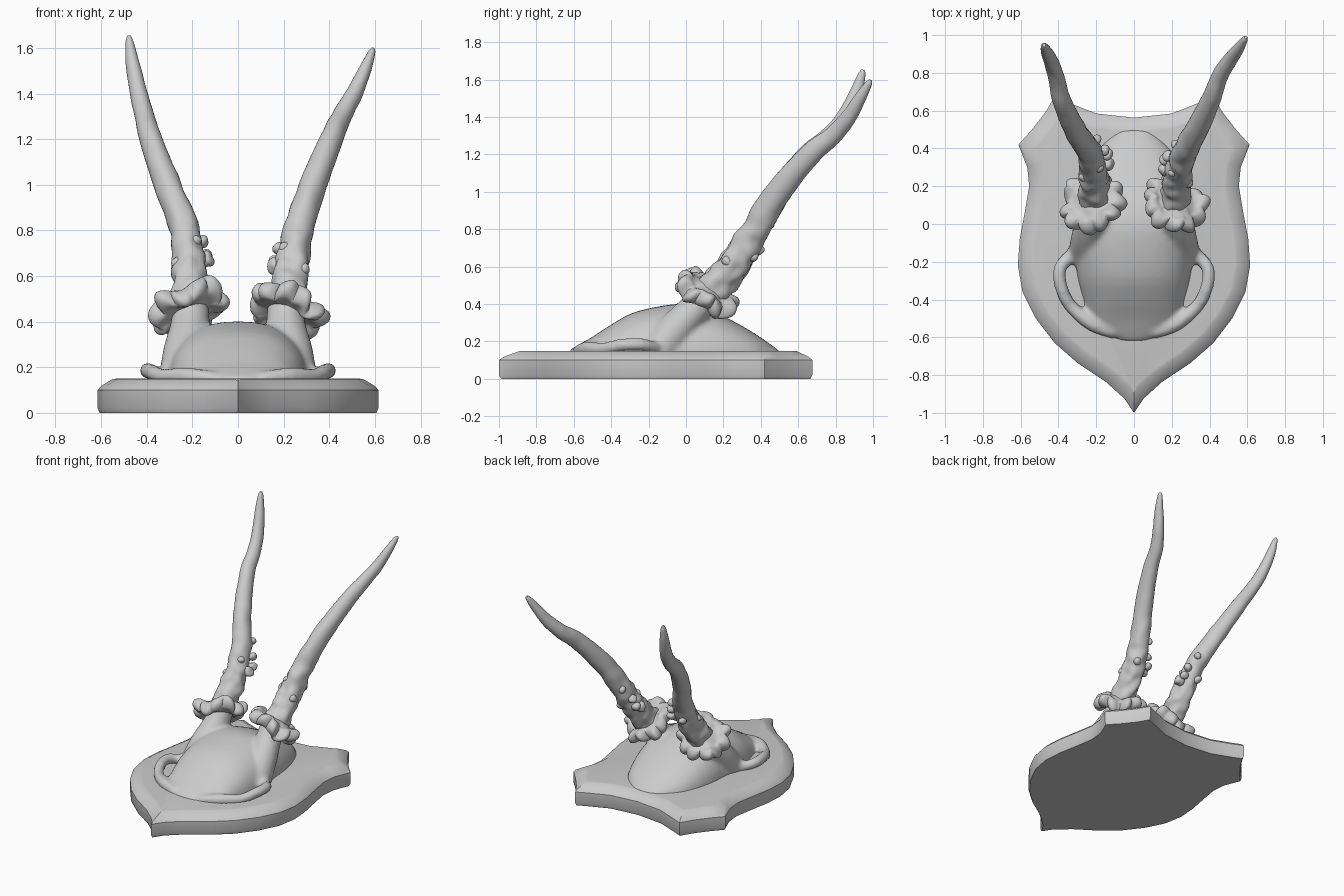
import bpy, bmesh, math
from mathutils import Vector, noise

if "Cube" in bpy.data.objects:
    bpy.data.objects.remove(bpy.data.objects["Cube"])


def finish(name, bm, angle=40):
    bmesh.ops.recalc_face_normals(bm, faces=bm.faces)
    me = bpy.data.meshes.new(name)
    bm.to_mesh(me)
    bm.free()
    ob = bpy.data.objects.new(name, me)
    bpy.context.collection.objects.link(ob)
    bpy.ops.object.select_all(action='DESELECT')
    ob.select_set(True)
    bpy.context.view_layer.objects.active = ob
    bpy.ops.object.shade_smooth_by_angle(angle=math.radians(angle))
    return ob


def spline(pts, steps):
    """Catmull-Rom resampling of tuples of any length."""
    out = []
    P = [Vector(p) for p in pts]
    for i in range(len(P) - 1):
        a, b, c, d = P[max(i - 1, 0)], P[i], P[i + 1], P[min(i + 2, len(P) - 1)]
        for s in range(steps):
            t = s / steps
            out.append(0.5 * (2 * b + (c - a) * t + (2 * a - 5 * b + 4 * c - d) * t * t
                              + (3 * b - a - 3 * c + d) * t ** 3))
    return out + [P[-1]]


def loft(bm, rings):
    vs = [[bm.verts.new(p) for p in r] for r in rings]
    n = len(vs[0])
    for a, b in zip(vs, vs[1:]):
        for i in range(n):
            bm.faces.new((a[i], a[(i + 1) % n], b[(i + 1) % n], b[i]))
    bm.faces.new(vs[0])
    bm.faces.new(vs[-1])


def tube(bm, pts, ref, n=20, steps=6, rough=None, oval=1.0):
    """Swept tube through (x, y, z, radius) points."""
    path = spline(pts, steps)
    pos = [p.to_3d() if len(p) == 3 else Vector(p[:3]) for p in path]
    rings = []
    for i, c in enumerate(pos):
        t = (pos[min(i + 1, len(pos) - 1)] - pos[max(i - 1, 0)]).normalized()
        u = (ref - t * ref.dot(t)).normalized()
        v = t.cross(u)
        ring = []
        for k in range(n):
            a = math.tau * k / n
            d = u * math.cos(a) / oval + v * math.sin(a) * oval
            r = path[i][3]
            if rough:
                r *= 1 + rough(i / len(pos)) * noise.noise((c + d * r) * 15)
            ring.append(c + d * r)
        rings.append(ring)
    loft(bm, rings)


X, Z = Vector((1, 0, 0)), Vector((0, 0, 1))

# Shield plaque: outline, chamfered top edge
half = [(0, -1), (.05, -.925), (.15, -.835), (.3, -.735), (.42, -.63), (.52, -.5), (.59, -.36),
        (.615, -.22), (.605, -.08), (.575, .08), (.555, .2), (.565, .3), (.612, .42), (.54, .5),
        (.47, .59), (.42, .675), (.34, .64), (.2, .585), (0, .563)]
outline = [Vector(p) for p in half + [(-x, y) for x, y in half[-2:0:-1]]]


def inset(d):
    res, n = [], len(outline)
    for i, p in enumerate(outline):
        e1 = (p - outline[i - 1]).normalized()
        e2 = (outline[(i + 1) % n] - p).normalized()
        n1, n2 = Vector((-e1.y, e1.x)), Vector((-e2.y, e2.x))
        m = (n1 + n2).normalized()
        res.append(p + m * d / max(m.dot(n1), .6))
    return res


bm = bmesh.new()
loft(bm, [[(p.x, p.y, z) for p in inset(d)]
          for d, z in ((.008, .0), (0, .02), (0, .10), (.015, .118), (.065, .148), (.08, .15))])
finish("plaque", bm, 35)

# Skull cap: lofted mound, pedicles and eye-socket rims fused together
bm = bmesh.new()
sections = spline([(-.62, .09, .155), (-.58, .17, .18), (-.5, .24, .225), (-.4, .27, .29),
                   (-.28, .30, .355), (-.12, .32, .392), (0, .31, .40), (.12, .30, .37),
                   (.25, .27, .31), (.38, .21, .235), (.5, .09, .15)], 3)
rings = []
for y, w, h in sections:
    ring = []
    for k in range(21):
        a = math.pi * k / 20
        c, s = math.cos(a), math.sin(a)
        ring.append((w * math.copysign(abs(c) ** .85, c), y, .11 + (h - .11) * abs(s) ** .85))
    rings.append(ring)
loft(bm, rings)
for s in (1, -1):
    tube(bm, [(s * .25, -.17, .12, .10), (s * .235, -.06, .26, .095),
              (s * .21, .06, .39, .085), (s * .215, .12, .48, .085)], X)
    tube(bm, [(s * .27, -.13, .17, .04), (s * .35, -.18, .17, .035), (s * .395, -.25, .185, .035),
              (s * .38, -.35, .18, .035), (s * .33, -.44, .16, .035), (s * .22, -.53, .16, .04),
              (s * .1, -.58, .15, .03)], Z, 12)
skull = finish("skull_cap", bm)
m = skull.modifiers.new("fuse", 'REMESH')
m.mode, m.voxel_size, m.use_smooth_shade = 'VOXEL', .014, True
m = skull.modifiers.new("soften", 'SMOOTH')
m.factor, m.iterations = .5, 5

# Antlers with rough lower beams and pearls
right = [(.215, .11, .44, .085), (.225, .19, .53, .083), (.232, .26, .62, .080), (.25, .32, .71, .075),
         (.268, .38, .81, .070), (.33, .495, 1.0, .064), (.41, .665, 1.2, .054), (.455, .785, 1.3, .046),
         (.51, .87, 1.4, .039), (.555, .93, 1.5, .030), (.585, .975, 1.575, .018), (.592, .988, 1.597, .008)]
left = [(-.205, .11, .44, .085), (-.21, .19, .53, .083), (-.213, .26, .62, .080), (-.22, .32, .71, .073),
        (-.235, .38, .81, .068), (-.31, .495, 1.0, .062), (-.383, .655, 1.2, .052), (-.41, .77, 1.3, .046),
        (-.435, .85, 1.4, .041), (-.46, .905, 1.52, .033), (-.475, .938, 1.62, .020), (-.477, .947, 1.652, .009)]
pearls = [(.165, .29, .64, .036), (.165, .34, .66, .03), (.18, .36, .72, .028), (.21, .27, .72, .025),
          (.27, .36, .66, .028), (.22, .42, .80, .024), (.29, .22, .63, .026)]
for side, pts, s in (("right", right, 1), ("left", left, -1)):
    bm = bmesh.new()
    tube(bm, pts, X, 28, 8, lambda f: .32 * max(0, 1 - f * 2) + .05, 1.07)
    for x, y, z, r in pearls:
        if s < 0:
            x, y, z = x - .025, y + .03, z + .03
        res = bmesh.ops.create_icosphere(bm, subdivisions=3, radius=r)
        for v in res['verts']:
            v.co = v.co * (1 + .3 * noise.noise(v.co * 25 + Vector((x, y, z)) * 9)) + Vector((s * x, y, z))
    finish("antler_" + side, bm, 60)

    # Burr: scalloped collar tilted along the antler base
    bm = bmesh.new()
    axis = Vector((s * .33, .5, .8)).normalized()
    u = (X - axis * axis.x).normalized()
    v = axis.cross(u)
    ctr = Vector((s * .22, .115, .465))
    prof = spline([(.05, -.045), (.10, -.048), (.145, -.055), (.172, -.025), (.165, .015),
                   (.135, .035), (.10, .03), (.05, .05)], 3)
    rings = []
    for r, h in prof:
        ring = []
        for k in range(96):
            a = math.tau * k / 96
            w = max(0, (r - .08) / .09)
            lobe = abs(math.sin(5.5 * a + s)) ** .6 - .75
            wob = noise.noise(Vector((math.cos(a) * 2.2, math.sin(a) * 2.2, s * 3)))
            rr = r + w * (.035 * lobe + .03 * wob)
            hh = h + w * (.022 * math.sin(4 * a + s) + .03 * wob)
            ring.append(ctr + (u * math.cos(a) + v * math.sin(a)) * rr + axis * hh)
        rings.append(ring)
    loft(bm, rings)
    finish("burr_" + side, bm, 60)
